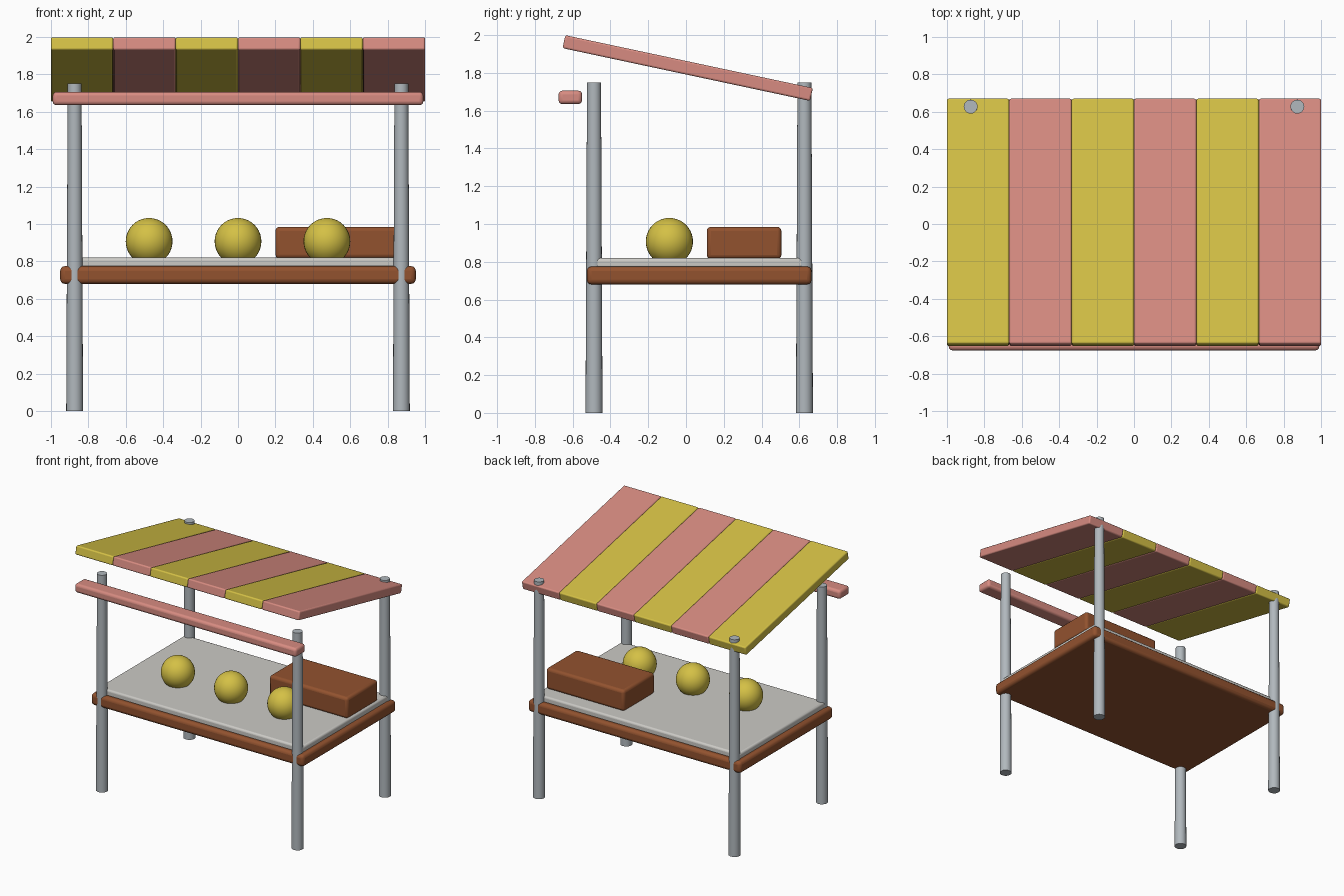
import bpy, math

if "Cube" in bpy.data.objects:
    bpy.data.objects.remove(bpy.data.objects["Cube"])


def mat(name, rgb):
    m = bpy.data.materials.new(name)
    m.diffuse_color = (*rgb, 1)
    m.use_nodes = True
    m.node_tree.nodes["Principled BSDF"].inputs["Base Color"].default_value = m.diffuse_color
    return m


yellow = mat("yellow", (0.66, 0.53, 0.06))
pink = mat("pink", (0.68, 0.26, 0.22))
steel = mat("steel grey", (0.44, 0.48, 0.51))
white = mat("off white", (0.60, 0.59, 0.56))
brown = mat("wood brown", (0.29, 0.085, 0.028))


def finish(o, name, m):
    o.name = name
    o.data.materials.append(m)
    bpy.ops.object.shade_smooth_by_angle(angle=math.radians(35))
    return o


def box(name, x, y, z, m, bevel, tilt=0):
    """Rounded box from (min, max) ranges, tilted about x through its centre."""
    r = (x, y, z)
    bpy.ops.mesh.primitive_cube_add(size=1, location=[(a + b) / 2 for a, b in r])
    o = bpy.context.object
    o.scale = [b - a for a, b in r]
    bpy.ops.object.transform_apply(location=False, rotation=False, scale=True)
    o.rotation_euler.x = tilt
    b = o.modifiers.new("rounded edges", 'BEVEL')
    b.width, b.segments = bevel, 3
    return finish(o, name, m)


# Tapered corner posts
for side, sx in (("left", -1), ("right", 1)):
    for end, y in (("front", -0.487), ("back", 0.627)):
        bpy.ops.mesh.primitive_cone_add(vertices=20, radius1=0.045, radius2=0.037,
                                        depth=1.75, location=(sx * 0.873, y, 0.875))
        finish(bpy.context.object, f"{end}_{side}_post", steel)

# Table frame and counter top
box("table_frame", (-0.95, 0.95), (-0.525, 0.665), (0.68, 0.775), brown, 0.025)
box("counter_top", (-0.91, 0.91), (-0.485, 0.625), (0.765, 0.82), white, 0.015)

# Goods on the counter
box("crate", (0.20, 0.90), (0.11, 0.505), (0.815, 0.985), brown, 0.022)
for i, x in enumerate((-0.475, 0, 0.475)):
    bpy.ops.mesh.primitive_uv_sphere_add(segments=32, ring_count=20, radius=0.125,
                                         location=(x, -0.088, 0.907))
    o = finish(bpy.context.object, f"melon_{i + 1}", yellow)
    bpy.ops.object.shade_smooth()

# Sloping striped awning
W, L, T, CY, CZ = 2 / 6, 1.34, 0.07, 0.009, 1.8255
for i in range(6):
    x = -1 + i * W
    box(f"awning_stripe_{i + 1}", (x, x + W), (CY - L / 2, CY + L / 2),
        (CZ - T / 2, CZ + T / 2), pink if i % 2 else yellow, 0.01, -0.21)

# Front valance rail
box("front_rail", (-0.99, 0.99), (-0.675, -0.55), (1.635, 1.706), pink, 0.02)
